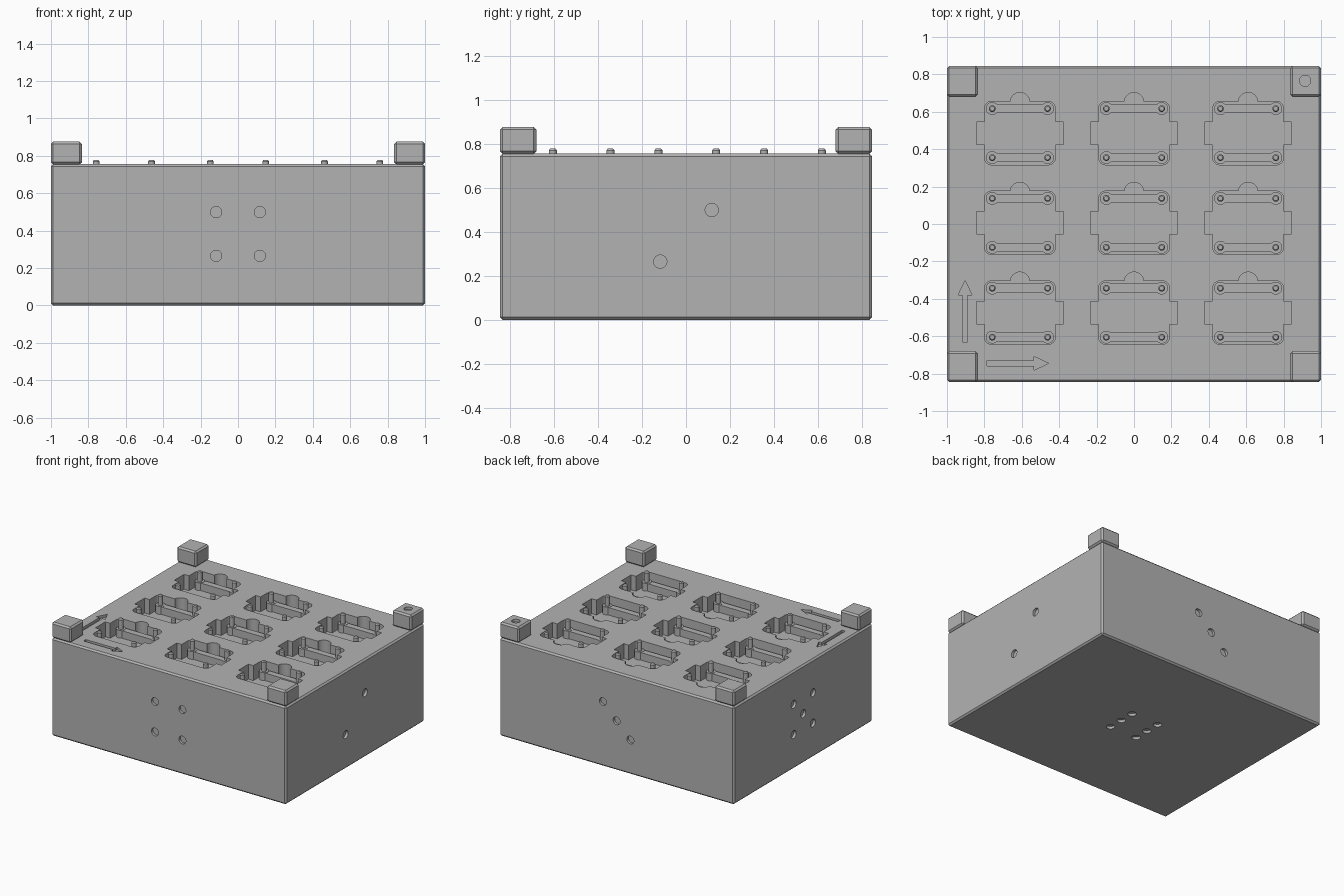
import bpy, bmesh, math
from mathutils import Matrix, Vector

if "Cube" in bpy.data.objects:
    bpy.data.objects.remove(bpy.data.objects["Cube"])

grey = bpy.data.materials.new("plain grey")
grey.use_nodes = True
colour = (0.45, 0.45, 0.45, 1)
grey.diffuse_color = colour
grey.node_tree.nodes["Principled BSDF"].inputs["Base Color"].default_value = colour

HX, HY, TOP = 1.0, 0.845, 0.755
FLOOR, LEDGE = 0.64, 0.70
CHAMFER, PIP = 0.012, 0.03


def finish(bm, name):
    bmesh.ops.recalc_face_normals(bm, faces=bm.faces)
    mesh = bpy.data.meshes.new(name)
    bm.to_mesh(mesh)
    bm.free()
    mesh.materials.append(grey)
    obj = bpy.data.objects.new(name, mesh)
    bpy.context.scene.collection.objects.link(obj)
    return obj


def prism(bm, points, z0, z1):
    base = [bm.verts.new((x, y, z0)) for x, y in points]
    lid = [bm.verts.new((x, y, z1)) for x, y in points]
    bm.faces.new(base[::-1])
    bm.faces.new(lid)
    for i in range(len(points)):
        j = (i + 1) % len(points)
        bm.faces.new((base[i], base[j], lid[j], lid[i]))


def rectangle(cx, cy, hx, hy, r=0):
    if not r:
        return [(cx + sx * hx, cy + sy * hy) for sx, sy in ((1, 1), (-1, 1), (-1, -1), (1, -1))]
    points = []
    for k, (sx, sy) in enumerate(((1, 1), (-1, 1), (-1, -1), (1, -1))):
        for i in range(7):
            a = math.pi / 2 * (k + i / 6)
            points.append((cx + sx * (hx - r) + r * math.cos(a), cy + sy * (hy - r) + r * math.sin(a)))
    return points


def cylinder(bm, centre, axis, r, depth, r2=None):
    turn = Vector((0, 0, 1)).rotation_difference(Vector(axis)).to_matrix().to_4x4()
    bmesh.ops.create_cone(bm, cap_ends=True, segments=32, radius1=r, radius2=r if r2 is None else r2,
                          depth=depth, matrix=Matrix.Translation(centre) @ turn)


def chamfered_box(name, centre, size):
    bm = bmesh.new()
    bmesh.ops.create_cube(bm, size=1, matrix=Matrix.Translation(centre) @ Matrix.Diagonal((*size, 1)))
    bmesh.ops.bevel(bm, geom=bm.edges[:], offset=CHAMFER, segments=1, affect='EDGES')
    return finish(bm, name)


def carve(target, bm):
    cutter = finish(bm, "cutter")
    cutter.hide_render = True
    mod = target.modifiers.new("carve", 'BOOLEAN')
    mod.operation, mod.solver, mod.use_self = 'DIFFERENCE', 'EXACT', True
    mod.object = cutter
    bpy.context.view_layer.update()
    result = bpy.data.meshes.new_from_object(target.evaluated_get(bpy.context.evaluated_depsgraph_get()))
    target.modifiers.clear()
    target.data = result
    bpy.data.objects.remove(cutter)


# Body and corner posts
body = chamfered_box("body", (0, 0, TOP / 2), (2 * HX, 2 * HY, TOP))
POST = 0.165
posts = {}
for sx, side in ((1, "left"), (-1, "right")):
    for sy, end in ((1, "back"), (-1, "front")):
        posts[side, end] = chamfered_box(f"{end}_{side}_corner_post",
                                         (sx * (HX - POST / 2), sy * (HY - POST / 2), TOP + 0.06),
                                         (POST, POST, 0.122))

# Nine pockets with side tabs and a rounded finger notch
cut = bmesh.new()
centres = [(0.61 * i, 0.006 + 0.48 * j) for i in (-1, 0, 1) for j in (-1, 0, 1)]
for cx, cy in centres:
    prism(cut, rectangle(cx, cy, 0.19, 0.17, 0.04), FLOOR, 0.85)
    prism(cut, rectangle(cx, cy, 0.232, 0.06), FLOOR, 0.86)
    cylinder(cut, (cx, cy + 0.165, (FLOOR + 0.87) / 2), (0, 0, 1), 0.052, 0.87 - FLOOR)


# Engraved direction arrows
def arrow(start, direction):
    length, neck, shaft, head = 0.328, 0.25, 0.014, 0.037
    outline = [(0, -shaft), (neck, -shaft), (neck, -head), (length, 0), (neck, head), (neck, shaft), (0, shaft)]
    dx, dy = direction
    prism(cut, [(start[0] + u * dx - v * dy, start[1] + u * dy + v * dx) for u, v in outline], TOP - 0.02, 0.8)


arrow((-0.785, -0.745), (1, 0))
arrow((-0.903, -0.63), (0, 1))

# Round spots sunk into the side faces and underside
s, mid = 0.117, 0.382
spots = [((x, -HY, mid + z), (0, 1, 0)) for x in (-s, s) for z in (-s, s)]
spots += [((HX, k * s, mid + k * s), (1, 0, 0)) for k in (-1, 1)]
spots += [((k * s, HY, mid + k * s), (0, 1, 0)) for k in (-1, 0, 1)]
spots += [((-HX, y, mid + z), (1, 0, 0)) for y in (-s, s) for z in (-s, s)]
spots += [((-HX, 0, mid), (1, 0, 0))]
spots += [((x, k * s, 0), (0, 0, 1)) for x in (-s, s) for k in (-1, 0, 1)]
for centre, axis in spots:
    cylinder(cut, centre, axis, PIP, 0.04)
carve(body, cut)

# Single spot on top of one post
cut = bmesh.new()
cylinder(cut, (0.915, 0.765, TOP + 0.121), (0, 0, 1), PIP, 0.04)
carve(posts["left", "back"], cut)

# Support ledges, bosses and locating pins in every pocket
for n, (cx, cy) in enumerate(centres, 1):
    bm = bmesh.new()
    for sy in (-1, 1):
        y = cy + sy * 0.131
        prism(bm, rectangle(cx, y, 0.13, 0.024), FLOOR - 0.01, LEDGE - 0.002)
        for sx in (-1, 1):
            x = cx + sx * 0.148
            cylinder(bm, (x, y, (FLOOR + LEDGE) / 2), (0, 0, 1), 0.034, LEDGE - FLOOR)
            cylinder(bm, (x, y, (LEDGE + 0.77) / 2), (0, 0, 1), 0.018, 0.77 - LEDGE)
            cylinder(bm, (x, y, 0.774), (0, 0, 1), 0.018, 0.008, 0.012)
    finish(bm, f"pocket_support_{n}")

# Smooth the round walls, keep hard edges sharp
for obj in list(bpy.context.scene.collection.objects):
    if obj.type == 'MESH' and obj.data.materials and obj.data.materials[0] == grey:
        bpy.ops.object.select_all(action='DESELECT')
        obj.select_set(True)
        bpy.context.view_layer.objects.active = obj
        bpy.ops.object.shade_smooth_by_angle(angle=math.radians(30))
